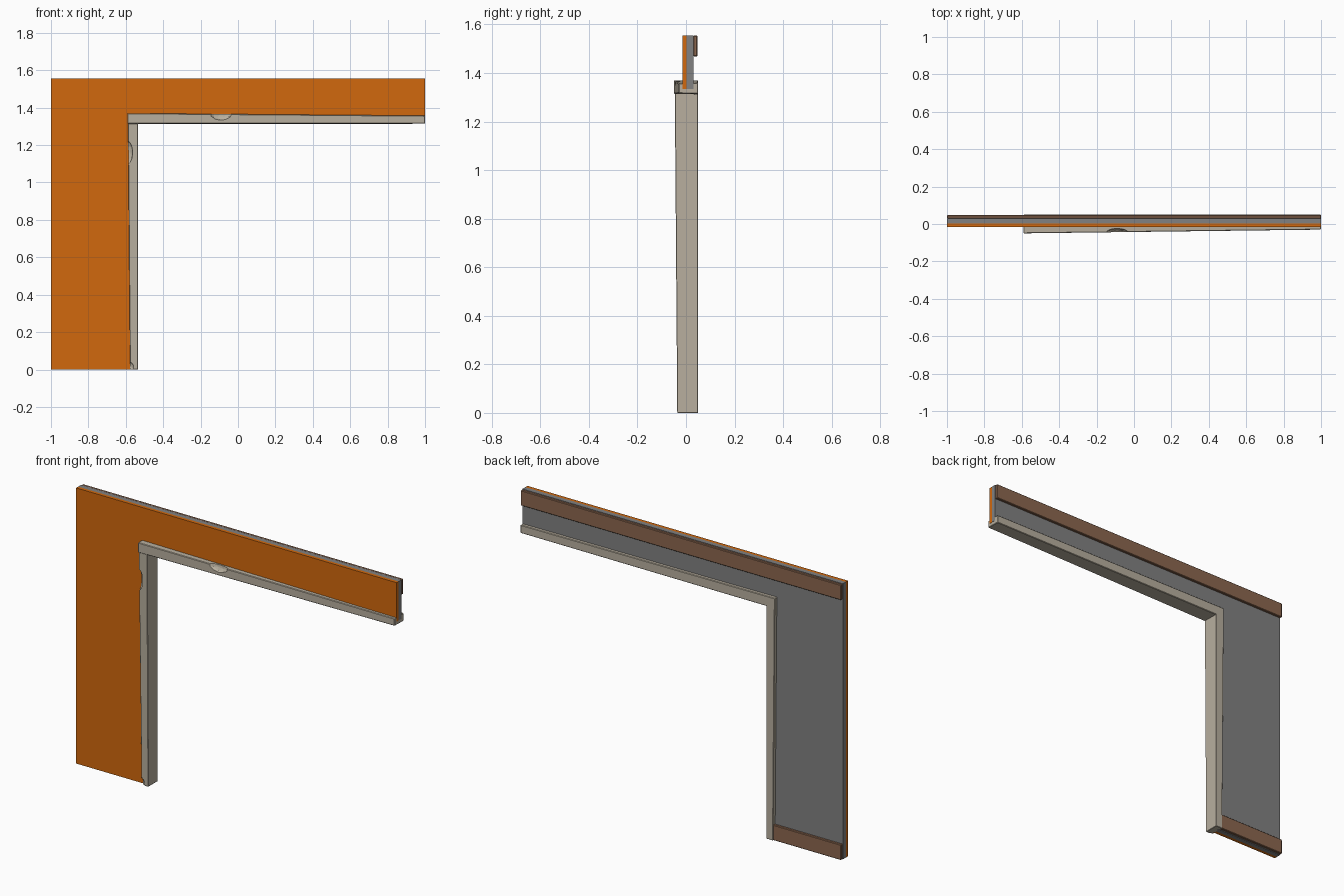
import bpy, bmesh
from mathutils import Vector

if "Cube" in bpy.data.objects:
    bpy.data.objects.remove(bpy.data.objects["Cube"])


def material(name, rgb):
    m = bpy.data.materials.new(name)
    m.diffuse_color = (*rgb, 1)
    m.use_nodes = True
    m.node_tree.nodes["Principled BSDF"].inputs["Base Color"].default_value = m.diffuse_color
    return m


ORANGE = material("orange paint", (0.64, 0.14, 0.004))
GREY = material("grey board", (0.22, 0.22, 0.22))
BROWN = material("brown wood", (0.26, 0.135, 0.078))
BEIGE = material("beige timber", (0.48, 0.43, 0.345))


def loft(name, start, end, mat, bevel=0.0):
    """Solid between two matching rings of points."""
    bm = bmesh.new()
    a = [bm.verts.new(p) for p in start]
    b = [bm.verts.new(p) for p in end]
    bm.faces.new(a)
    bm.faces.new(b)
    n = len(a)
    for i in range(n):
        j = (i + 1) % n
        bm.faces.new((a[i], a[j], b[j], b[i]))
    bmesh.ops.recalc_face_normals(bm, faces=bm.faces)
    if bevel:
        bmesh.ops.bevel(bm, geom=bm.edges[:], offset=bevel, segments=1,
                        affect='EDGES', profile=0.5)
    me = bpy.data.meshes.new(name)
    bm.to_mesh(me)
    bm.free()
    me.materials.append(mat)
    ob = bpy.data.objects.new(name, me)
    bpy.context.collection.objects.link(ob)
    return ob


def slab(name, outline, y0, y1, mat, bevel=0.0):
    return loft(name, [(x, y0, z) for x, z in outline],
                [(x, y1, z) for x, z in outline], mat, bevel)


def rect(x0, x1, z0, z1):
    return [(x0, z0), (x1, z0), (x1, z1), (x0, z1)]


def chip(target, name, centre, scale):
    """Knock a small faceted chip out of a timber edge."""
    bpy.ops.mesh.primitive_ico_sphere_add(subdivisions=2, radius=1, location=centre)
    c = bpy.context.object
    c.name, c.scale = name, scale
    c.data.materials.append(BEIGE)
    c.hide_render = True
    c.display_type = 'WIRE'
    c.hide_set(True)
    mod = target.modifiers.new(name, 'BOOLEAN')
    mod.operation, mod.object, mod.solver = 'DIFFERENCE', c, 'EXACT'


# Wall sheets: painted front and grey backing, both L-shaped
L = [(-1, 0), (-0.565, 0), (-0.565, 1.335), (1, 1.335), (1, 1.555), (-1, 1.555)]
slab("painted_front_sheet", L, -0.015, 0.003, ORANGE)
slab("grey_backing_sheet", L, 0.003, 0.030, GREY)

# Brown rails on the back
slab("top_back_rail", rect(-1, 1, 1.468, 1.554), 0.030, 0.047, BROWN, 0.003)
slab("bottom_back_rail", rect(-1, -0.575, 0.001, 0.088), 0.030, 0.047, BROWN, 0.003)

# Door frame header, slightly tapered towards the right
header = loft("door_header",
              [(-0.59, -0.05, 1.314), (-0.59, 0.05, 1.312), (-0.59, 0.05, 1.37), (-0.59, -0.05, 1.37)],
              [(0.999, -0.03, 1.316), (0.999, 0.05, 1.314), (0.999, 0.05, 1.36), (0.999, -0.03, 1.357)],
              BEIGE, 0.003)
chip(header, "header_chip_cutter", (-0.09, -0.045, 1.372), (0.06, 0.022, 0.04))

# Door post, slightly wider at the top
post = loft("door_post",
            [(-0.577, -0.036, 0), (-0.535, -0.036, 0), (-0.535, 0.05, 0), (-0.577, 0.05, 0)],
            [(-0.588, -0.046, 1.32), (-0.535, -0.046, 1.32), (-0.535, 0.05, 1.32), (-0.588, 0.05, 1.32)],
            BEIGE, 0.002)
chip(post, "post_chip_cutter", (-0.592, -0.042, 1.16), (0.03, 0.02, 0.065))
chip(post, "post_foot_chip_cutter", (-0.582, -0.038, 0.012), (0.025, 0.016, 0.03))
